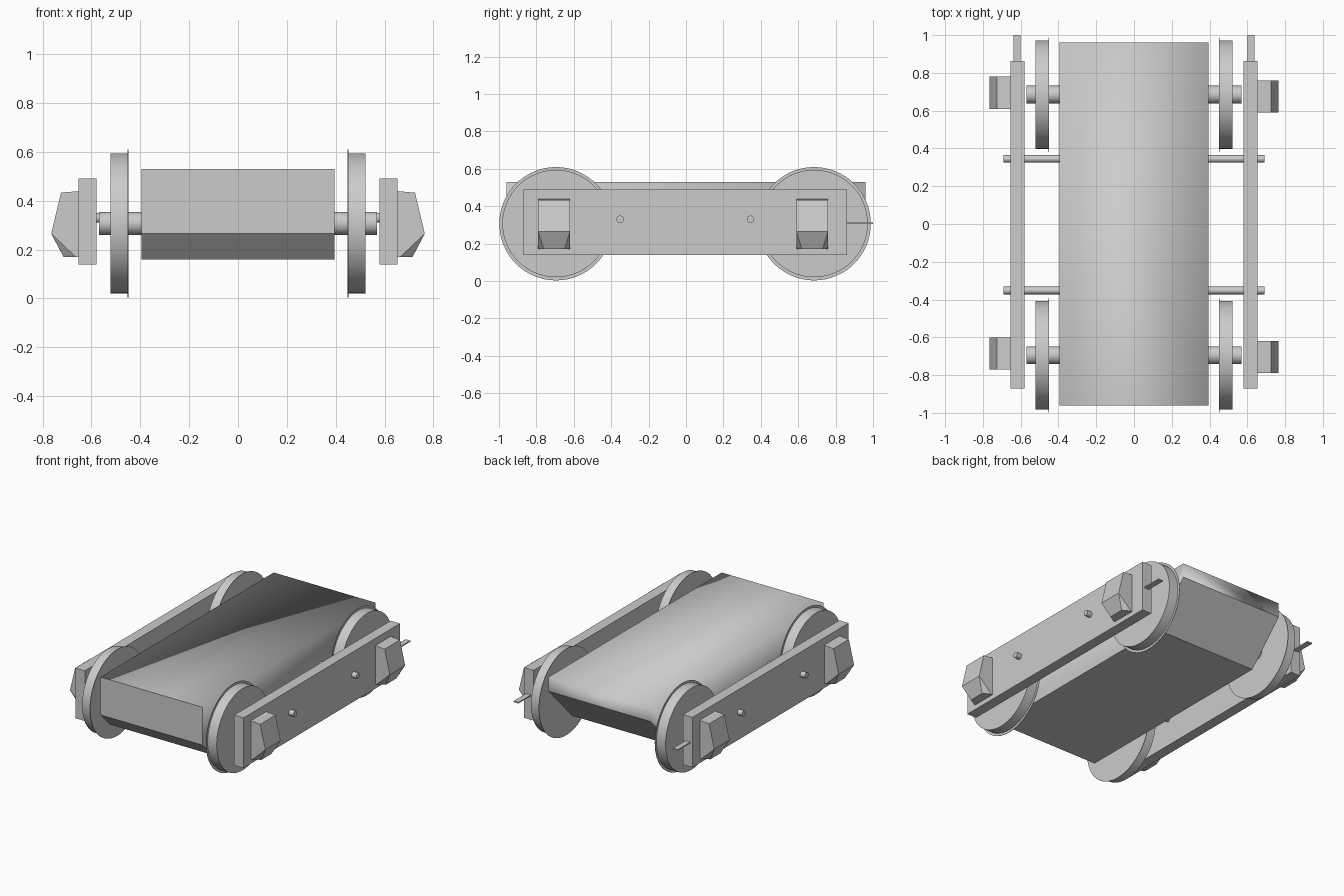
import bpy, bmesh, math
from mathutils import Matrix, Vector

if "Cube" in bpy.data.objects:
    bpy.data.objects.remove(bpy.data.objects["Cube"])

grey = bpy.data.materials.new("plain grey")
grey.diffuse_color = (0.6, 0.6, 0.6, 1)
grey.use_nodes = True
grey.node_tree.nodes["Principled BSDF"].inputs["Base Color"].default_value = grey.diffuse_color


def finish(name, bm):
    bmesh.ops.recalc_face_normals(bm, faces=bm.faces[:])
    me = bpy.data.meshes.new(name)
    bm.to_mesh(me)
    bm.free()
    ob = bpy.data.objects.new(name, me)
    bpy.context.collection.objects.link(ob)
    me.materials.append(grey)
    return ob


def box(name, lo, hi):
    bm = bmesh.new()
    bmesh.ops.create_cube(bm, size=1)
    lo, hi = Vector(lo), Vector(hi)
    for v in bm.verts:
        v.co = (lo + hi) / 2 + v.co * (hi - lo)
    return finish(name, bm)


def rod(name, x0, x1, y, z, r, n):
    """Cylinder lying along x, smooth round its side."""
    bm = bmesh.new()
    m = Matrix.Translation(((x0 + x1) / 2, y, z)) @ Matrix.Rotation(math.pi / 2, 4, 'Y')
    bmesh.ops.create_cone(bm, cap_ends=True, segments=n, radius1=r, radius2=r,
                          depth=abs(x1 - x0), matrix=m)
    for f in bm.faces:
        f.smooth = len(f.verts) == 4
    for e in bm.edges:
        e.smooth = all(len(f.verts) == 4 for f in e.link_faces)
    return finish(name, bm)


# Main body: side profile (y, z) extruded across x
profile = [(-.96, .53), (-.96, .265), (-.86, .16), (.70, .16), (.96, .43), (.96, .53)]
bm = bmesh.new()
left, right = [[bm.verts.new((x, y, z)) for y, z in profile] for x in (-.395, .395)]
bm.faces.new(left)
bm.faces.new(right)
n = len(profile)
strips = [bm.faces.new((left[i], left[(i + 1) % n], right[(i + 1) % n], right[i])) for i in range(n)]
flat = strips[:4]                       # front, slopes and underside stay flat
for f in bm.faces:
    f.smooth = f not in flat            # top, back and sides shade together
for e in bm.edges:
    e.smooth = not any(f in flat for f in e.link_faces)
finish("body", bm)

# Axles and wheels with a thin inner flange disc
for end, y in (("front", -.695), ("back", .685)):
    rod(end + "_axle", -.57, .57, y, .307, .047, 24)
    for side, s in (("left", -1), ("right", 1)):
        rod(f"{end}_{side}_wheel", s * .45, s * .522, y, .307, .287, 64)
        rod(f"{end}_{side}_flange", s * .449, s * .452, y, .306, .303, 64)

# Cross rods passing through the side frames
for end, y in (("front", -.352), ("back", .345)):
    rod(end + "_cross_rod", -.69, .69, y, .33, .02, 12)

# Journal box: convex block with chamfered lower outer corners
half = [(.58, .085, .17), (.58, .085, .445), (.725, .085, .433),
        (.765, .085, .265), (.715, .055, .17), (.665, .085, .17)]


def journal_box(name, s, yc):
    bm = bmesh.new()
    for x, y, z in half:
        for t in (-1, 1):
            bm.verts.new((s * x, yc + t * y, z))
    bmesh.ops.convex_hull(bm, input=bm.verts[:])
    bmesh.ops.dissolve_limit(bm, angle_limit=.02, verts=bm.verts[:], edges=bm.edges[:])
    finish(name, bm)


# Side frames, each with two journal boxes and a thin rear tab
for side, s in (("left", -1), ("right", 1)):
    xs = sorted((s * .58, s * .653))
    box(side + "_side_frame", (xs[0], -.87, .138), (xs[1], .862, .49))
    for end, y in (("front", -.695), ("back", .685)):
        journal_box(f"{end}_{side}_journal_box", s, y - s * .01)
    xs = sorted((s * .6, s * .637))
    box(side + "_rear_tab", (xs[0], .86, .305), (xs[1], 1.0, .313))
